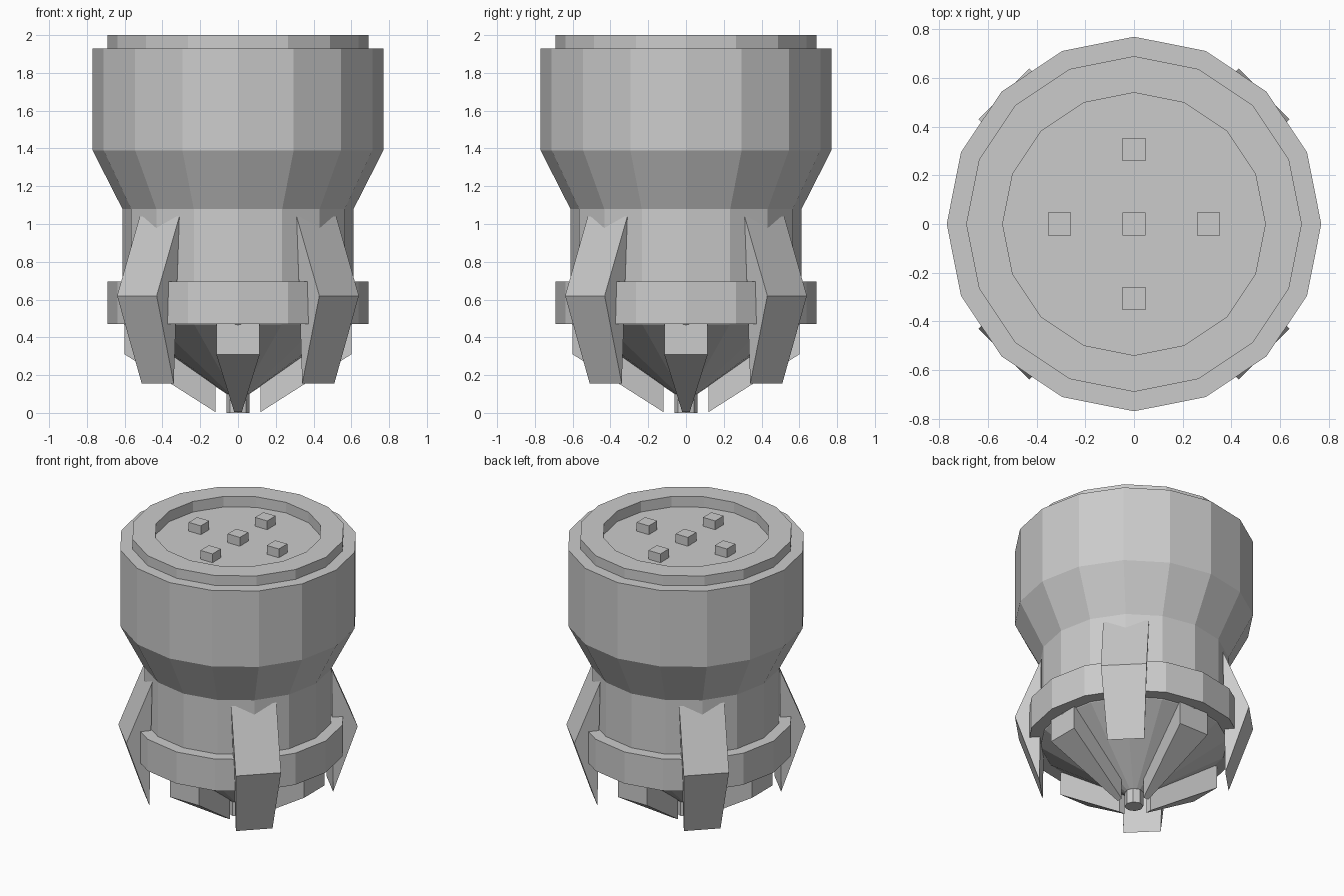
import bpy
import bmesh
from math import cos, sin, pi, radians

cube = bpy.data.objects.get("Cube")
if cube:
    bpy.data.objects.remove(cube, do_unlink=True)

grey = bpy.data.materials.new("plain grey")
grey.use_nodes = True
COLOUR = (0.6, 0.6, 0.6, 1)
grey.diffuse_color = COLOUR
grey.node_tree.nodes["Principled BSDF"].inputs["Base Color"].default_value = COLOUR


def finish(name, bm):
    bmesh.ops.recalc_face_normals(bm, faces=bm.faces)
    mesh = bpy.data.meshes.new(name)
    bm.to_mesh(mesh)
    bm.free()
    mesh.materials.append(grey)
    obj = bpy.data.objects.new(name, mesh)
    bpy.context.collection.objects.link(obj)
    return obj


def lathe(name, profile, sides=16, closed=False):
    """Turn (radius, z) points around z; cap the ends unless the profile is closed."""
    bm = bmesh.new()
    rings = [[bm.verts.new((r * cos(2 * pi * i / sides), r * sin(2 * pi * i / sides), z))
              for i in range(sides)] for r, z in profile]
    pairs = list(zip(rings, rings[1:]))
    if closed:
        pairs.append((rings[-1], rings[0]))
    else:
        bm.faces.new(rings[0])
        bm.faces.new(rings[-1])
    for a, b in pairs:
        for i in range(sides):
            j = (i + 1) % sides
            bm.faces.new((a[i], a[j], b[j], b[i]))
    return finish(name, bm)


def radial_prism(name, profile, angle):
    """Join two mirrored outlines of (radius, z, half width), turned about z."""
    bm = bmesh.new()
    left, right = [[bm.verts.new((r, s * w, z)) for r, z, w in profile] for s in (1, -1)]
    bm.faces.new(left)
    bm.faces.new(right)
    n = len(profile)
    for i in range(n):
        j = (i + 1) % n
        bm.faces.new((left[i], left[j], right[j], right[i]))
    obj = finish(name, bm)
    obj.rotation_euler.z = radians(angle)


# Body: lower cone, neck, flared head and recessed rim
lathe("body", [(0.06, 0.10), (0.6, 0.465), (0.612, 0.48), (0.612, 1.08), (0.77, 1.39),
               (0.77, 1.93), (0.69, 1.93), (0.69, 2.0), (0.54, 2.0), (0.54, 1.925)])
lathe("collar", [(0.58, 0.47), (0.69, 0.47), (0.69, 0.695), (0.58, 0.695)], closed=True)
lathe("tip", [(0.06, 0), (0.06, 0.15)], sides=8)

# Wedge legs on the diagonals, tapered fins on the axes
for k, side in enumerate(("left", "back", "right", "front")):
    radial_prism(f"leg_{side}", [(0.587, 1.04, 0.148), (0.757, 0.62, 0.148),
                                 (0.601, 0.155, 0.12)], 45 + 90 * k)
    radial_prism(f"fin_{side}", [(0.6, 0.5, 0.115), (0.6, 0.31, 0.115),
                                 (0.12, 0.005, 0.02), (0.12, 0.18, 0.02)], 90 * k)

# Studs in the top recess
for k, (x, y) in enumerate([(0, 0), (1, 0), (-1, 0), (0, 1), (0, -1)]):
    bm = bmesh.new()
    bmesh.ops.create_cube(bm, size=0.095)
    stud = finish(f"stud_{k + 1}", bm)
    stud.location = (x * 0.307, y * 0.307, 1.94)
